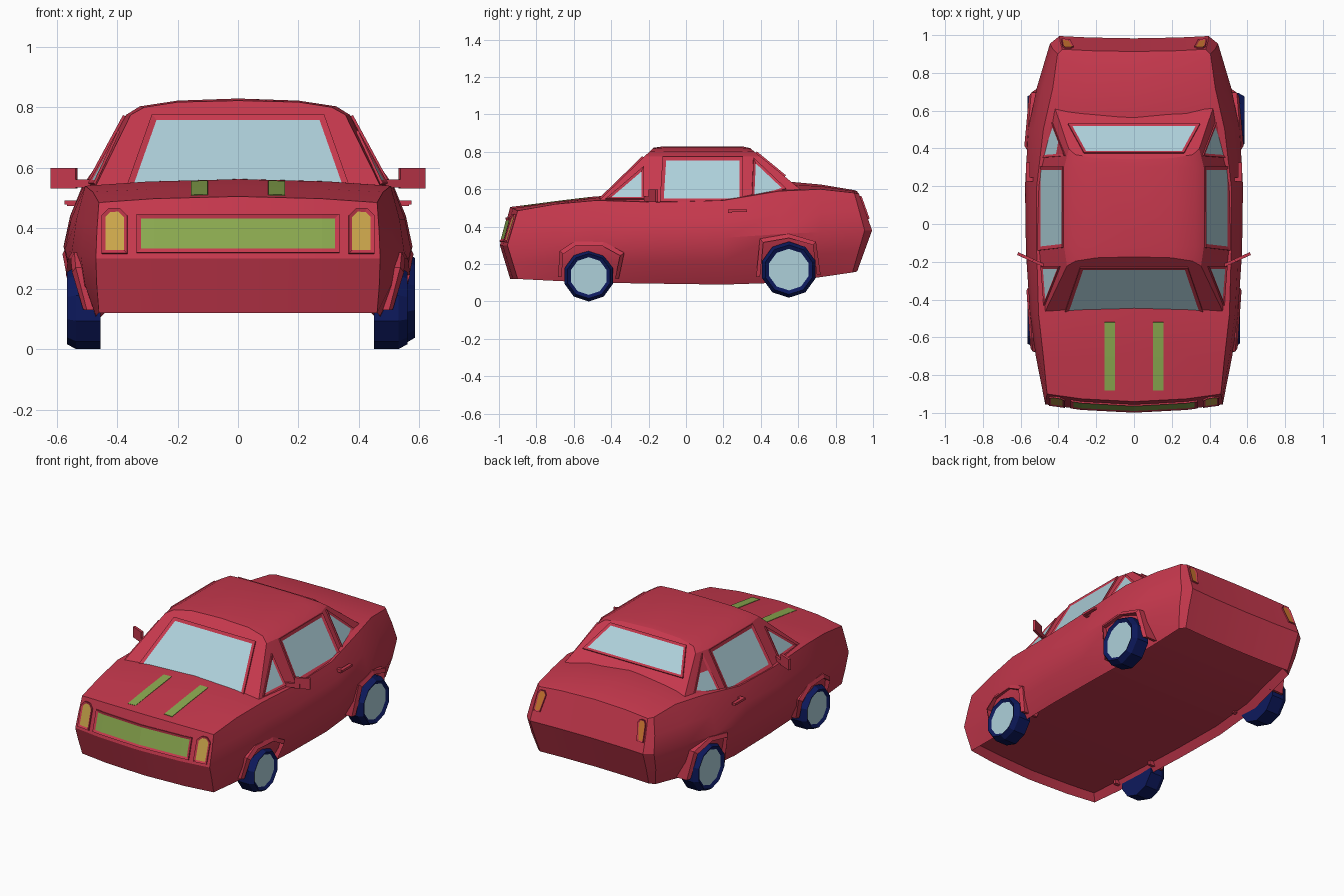
import bpy, bmesh, math
from mathutils import Vector
from mathutils.bvhtree import BVHTree

if "Cube" in bpy.data.objects:
    bpy.data.objects.remove(bpy.data.objects["Cube"])


def material(name, rgb):
    m = bpy.data.materials.new(name)
    m.diffuse_color = (*rgb, 1)
    m.use_nodes = True
    m.node_tree.nodes["Principled BSDF"].inputs["Base Color"].default_value = m.diffuse_color
    return m


RED = material("red paint", (0.57, 0.04, 0.075))
GLASS = material("pale glass", (0.42, 0.63, 0.70))
GREEN = material("green", (0.26, 0.40, 0.08))
YELLOW = material("yellow", (0.60, 0.38, 0.07))
ORANGE = material("orange", (0.60, 0.18, 0.03))
NAVY = material("navy", (0.004, 0.010, 0.11))


def finish(name, bm, mats, mirror=False):
    me = bpy.data.meshes.new(name)
    bm.to_mesh(me)
    bm.free()
    ob = bpy.data.objects.new(name, me)
    bpy.context.collection.objects.link(ob)
    for m in mats:
        me.materials.append(m)
    if mirror:
        ob.modifiers.new("Mirror", 'MIRROR')
    return ob


def loft(name, sections, cap, floor=0):
    """Skin half sections (first and last point on x = 0), mirrored; returns its BVH."""
    bm = bmesh.new()
    rings = []
    for half in sections:
        full = list(half) + [(-x, y, z) for x, y, z in reversed(half[1:-1])]
        rings.append([bm.verts.new(p) for p in full])
    n = len(rings[0])
    for a, b in zip(rings, rings[1:]):
        for i in range(n):
            j = (i + 1) % n
            bm.faces.new((a[i], a[j], b[j], b[i]))
    if cap:
        bm.faces.new(rings[0])
        bm.faces.new(rings[-1])
    bmesh.ops.remove_doubles(bm, verts=bm.verts, dist=1e-4)
    bmesh.ops.dissolve_degenerate(bm, edges=bm.edges, dist=1e-5)
    bmesh.ops.recalc_face_normals(bm, faces=bm.faces)
    if floor:  # recessed underside
        bm.normal_update()
        under = [f for f in bm.faces if f.normal.z < -.9]
        bmesh.ops.inset_region(bm, faces=under, thickness=.03, depth=-floor, use_boundary=True)
    bvh = BVHTree.FromBMesh(bm)
    ob = finish(name, bm, [RED])
    bpy.ops.object.select_all(action='DESELECT')
    ob.select_set(True)
    bpy.context.view_layer.objects.active = ob
    bpy.ops.object.shade_smooth_by_angle(angle=math.radians(25))
    return bvh


VIEWS = {
    'front': (lambda a, b: (a, -3, b), Vector((0, 1, 0))),
    'back': (lambda a, b: (a, 3, b), Vector((0, -1, 0))),
    'side': (lambda a, b: (3, a, b), Vector((-1, 0, 0))),
    'top': (lambda a, b: (a, b, 3), Vector((0, 0, -1))),
}


def panel(name, bvh, view, polys, mat, rim=0.02, height=0.009, mirror=False):
    """Project polygons onto a surface, raise them and sink a coloured inset."""
    start, d = VIEWS[view]
    bm = bmesh.new()
    for poly in polys:
        hits = [bvh.ray_cast(Vector(start(*p)), d)[0] for p in poly]
        bm.faces.new([bm.verts.new(h) for h in hits])
    bmesh.ops.remove_doubles(bm, verts=bm.verts, dist=1e-4)
    for f in bm.faces:
        f.normal_update()
        if f.normal.dot(d) > 0:
            f.normal_flip()
    base = bm.faces[:]
    lift = sum((f.normal for f in base), Vector()).normalized() * height
    new = bmesh.ops.extrude_face_region(bm, geom=base)['geom']
    top = [g for g in new if isinstance(g, bmesh.types.BMFace)]
    bmesh.ops.translate(bm, vec=lift, verts=[g for g in new if isinstance(g, bmesh.types.BMVert)])
    old = [f for f in base if f.is_valid and f not in top]
    if old:
        bmesh.ops.delete(bm, geom=old, context='FACES_ONLY')
    bm.normal_update()
    if rim:
        bmesh.ops.inset_region(bm, faces=top, thickness=rim, depth=-height * 0.6,
                               use_even_offset=True, use_boundary=True)
    for f in top:
        f.material_index = 1
    return finish(name, bm, [RED if rim else mat, mat], mirror)


# Lower body: y bottom/wide/top, x bottom/wide/top, z bottom/wide/edge/centre, nose bow
stations = [
    (-.90, -.955, -.90, .46, .47, .46, .12, .30, .485, .505, -.04),
    (-.70, -.70, -.70, .47, .52, .48, .11, .31, .52, .535, 0),
    (-.48, -.48, -.48, .47, .55, .505, .10, .32, .54, .562, 0),
    (-.15, -.15, -.15, .48, .572, .515, .095, .33, .53, .57, 0),
    (.20, .20, .20, .48, .577, .515, .09, .34, .54, .58, 0),
    (.50, .50, .50, .46, .56, .48, .10, .36, .59, .645, 0),
    (.72, .72, .72, .43, .515, .43, .13, .37, .60, .625, 0),
    (.89, .955, .90, .41, .445, .405, .155, .38, .58, .595, 0),
    (.915, .995, .925, .38, .395, .38, .16, .38, .575, .59, -.012),
]


def body_section(s, closed=False):
    yb, yw, yt, xb, xw, xs, zb, zw, zs, zc, bow = s
    B = lambda u: (xb * u, yb + bow * (1 - u * u), zb)
    W = lambda u: (xw * u, yw + bow * (1 - u * u), zw)
    T = lambda u: (xs * u, yt + bow * (1 - u * u), zc - (zc - zs) * u * u)
    # bulged points halfway down and up the flank
    low = ((xb + xw) / 2 + .2 * (xw - xb), (yb + yw) / 2, (zb + zw) / 2)
    high = ((xs + xw) / 2 + .15 * (xw - xs), (yt + yw) / 2, (zs + zw) / 2)
    if closed:
        B = T = W
        low = high = W(1)
    return [B(0), B(.6), B(1), low, W(1), high, T(1), T(.6), T(0)]


body = loft("car_body", [body_section(stations[0], True)] + [body_section(s) for s in stations]
            + [body_section(stations[-1], True)], False, floor=.045)

# Cabin with sloped screens and a crowned roof
front = [(0, .50), (.49, .50), (.355, .775), (.31, .80), (.2, .817), (0, .822)]
middle = [(0, .515), (.512, .515), (.37, .775), (.325, .803), (.2, .822), (0, .829)]
rear = [(0, .57), (.43, .57), (.345, .775), (.31, .80), (.2, .815), (0, .82)]
cabin = loft("cabin", [
    [(x, -.49 + 1.03 * (z - .515), z) for x, z in front],
    [(x, -.12, z) for x, z in middle],
    [(x, .30, z) for x, z in middle],
    [(x, .55 - 1.22 * (z - .65), z) for x, z in rear]], True)

# Windows
panel("windscreen", cabin, 'front', [[(-.375, .515), (.375, .515), (.285, .77), (-.285, .77)]], GLASS)
panel("rear_window", cabin, 'back', [[(-.35, .668), (.35, .668), (.265, .795), (-.265, .795)]],
      GLASS, rim=.016)
panel("door_windows", cabin, 'side', [[(-.14, .53), (.305, .53), (.305, .77), (-.125, .77)]],
      GLASS, mirror=True)
panel("front_quarter_windows", cabin, 'side', [[(-.43, .545), (-.225, .545), (-.225, .72)]],
      GLASS, rim=.014, mirror=True)
panel("rear_quarter_windows", cabin, 'side', [[(.35, .54), (.535, .60), (.36, .765)]],
      GLASS, rim=.014, mirror=True)

# Grille, lights and bonnet stripes
cols = [-.335, -.278, 0, .278, .335]
panel("grille", body, 'front', [[(a, .318), (b, .318), (b, .445), (a, .445)]
                                for a, b in zip(cols, cols[1:])], GREEN, rim=.014)
panel("headlights", body, 'front', [[(.365, .315), (.45, .315), (.45, .44), (.425, .465),
                                     (.39, .465), (.365, .44)]], YELLOW, rim=.012, mirror=True)
panel("tail_lights", body, 'back', [[(.34, .44), (.385, .44), (.378, .54), (.365, .562),
                                     (.335, .562), (.32, .54)]], ORANGE, rim=.008, mirror=True)
rows = [-.88, -.70, -.52]
panel("bonnet_stripes", body, 'top', [[(.10, a), (.155, a), (.155, b), (.10, b)]
                                      for a, b in zip(rows, rows[1:])],
      GREEN, rim=0, height=.003, mirror=True)


# Ten-sided wheels with a sunken hub disc
def wheel(name, side, y, z, r, outer):
    bm = bmesh.new()
    prof = [(outer - .11, r), (outer - .03, r), (outer, r * .88), (outer - .012, r * .74)]
    rings = [[bm.verts.new((side * x, y + q * math.cos(math.tau * i / 10 + math.pi / 2),
                            z + q * math.sin(math.tau * i / 10 + math.pi / 2)))
              for i in range(10)] for x, q in prof]
    for a, b in zip(rings, rings[1:]):
        for i in range(10):
            j = (i + 1) % 10
            bm.faces.new((a[i], a[j], b[j], b[i]))
    bm.faces.new(rings[0])
    bm.faces.new(rings[-1]).material_index = 1
    bmesh.ops.recalc_face_normals(bm, faces=bm.faces)
    finish(name, bm, [NAVY, GLASS])


wheel("front_right_wheel", 1, -.52, .136, .136, .56)
wheel("front_left_wheel", -1, -.52, .136, .136, .565)
wheel("rear_right_wheel", 1, .55, .17, .15, .585)
wheel("rear_left_wheel", -1, .55, .17, .15, .565)


# Wheel arch flares
def arch(name, pts, centre, x_out):
    bm = bmesh.new()
    hoops = []
    for y, z in pts:
        yi = centre[0] + (y - centre[0]) * .88
        zi = centre[1] + (z - centre[1]) * .88
        x = x_out(y) - .3 * max(0, .25 - z)
        hoops.append([bm.verts.new(p) for p in
                      ((.42, y, z), (x - .012, y, z), (x, yi, zi), (.42, yi, zi))])
    for a, b in zip(hoops, hoops[1:]):
        for i in range(4):
            j = (i + 1) % 4
            bm.faces.new((a[i], a[j], b[j], b[i]))
    bm.faces.new(hoops[0])
    bm.faces.new(hoops[-1])
    bmesh.ops.recalc_face_normals(bm, faces=bm.faces)
    finish(name, bm, [RED], True)


arch("front_wheel_arches", [(-.685, .13), (-.675, .27), (-.60, .32), (-.44, .32), (-.33, .26),
                            (-.36, .12)], (-.52, .136), lambda y: .562 + .06 * (y + .45))
arch("rear_wheel_arches", [(.375, .13), (.395, .335), (.55, .362), (.695, .32), (.72, .14)],
     (.55, .17), lambda y: .58 - .08 * (y - .4))


# Door mirrors and handles
def block(name, loc, size, turn=0):
    bm = bmesh.new()
    bmesh.ops.create_cube(bm, size=1)
    c, s = math.cos(turn), math.sin(turn)
    for v in bm.verts:
        x, y, z = (v.co[i] * size[i] for i in range(3))
        v.co = (loc[0] + c * x - s * y, loc[1] + s * x + c * y, loc[2] + z)
    finish(name, bm, [RED], True)


block("door_mirrors", (.575, -.175, .565), (.09, .016, .068), .42)
block("mirror_stalks", (.52, -.20, .548), (.09, .016, .025), .42)
block("door_handles", (.562, .275, .485), (.022, .10, .014))
block("handle_mounts", (.545, .235, .482), (.04, .022, .018))
